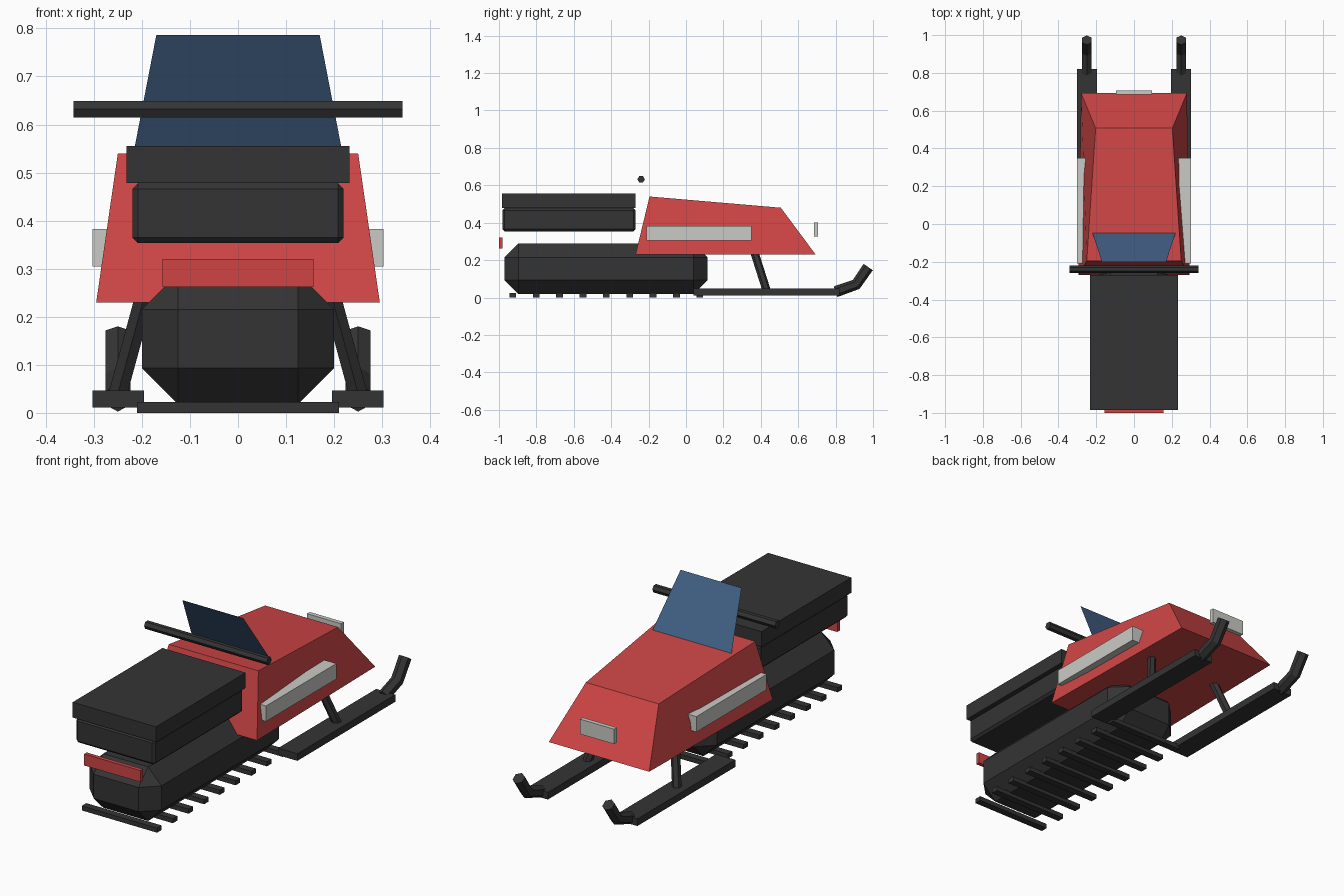
import bpy, bmesh, math
from mathutils import Vector

if "Cube" in bpy.data.objects:
    bpy.data.objects.remove(bpy.data.objects["Cube"], do_unlink=True)


def material(name, rgb):
    m = bpy.data.materials.new(name)
    m.use_nodes = True
    m.diffuse_color = (*rgb, 1)
    m.node_tree.nodes["Principled BSDF"].inputs["Base Color"].default_value = (*rgb, 1)
    return m


BLACK = material("black rubber", (0.034, 0.034, 0.034))
RED = material("red paint", (0.62, 0.06, 0.06))
GREY = material("light grey trim", (0.59, 0.59, 0.56))
BLUE = material("blue glass", (0.056, 0.12, 0.24))


def finish(name, bm, mat):
    mesh = bpy.data.meshes.new(name)
    if len(bm.faces) > 1:
        bmesh.ops.recalc_face_normals(bm, faces=bm.faces)
    bm.to_mesh(mesh)
    bm.free()
    mesh.materials.append(mat)
    obj = bpy.data.objects.new(name, mesh)
    bpy.context.collection.objects.link(obj)
    return obj


def box(name, mat, xs, ys, zs, chamfer=0):
    """Box between the given limits, with optional chamfered edges."""
    bm = bmesh.new()
    bmesh.ops.create_cube(bm, size=1)
    for v in bm.verts:
        v.co = [(lo + hi) / 2 + c * (hi - lo) for c, (lo, hi) in zip(v.co, (xs, ys, zs))]
    if chamfer:
        bmesh.ops.bevel(bm, geom=bm.edges[:], offset=chamfer, segments=1, affect='EDGES')
    return finish(name, bm, mat)


def loft(name, mat, rings):
    """Skin between closed rings and cap both ends."""
    bm = bmesh.new()
    loops = [[bm.verts.new(p) for p in ring] for ring in rings]
    n = len(loops[0])
    for a, b in zip(loops, loops[1:]):
        for i in range(n):
            j = (i + 1) % n
            bm.faces.new((a[i], a[j], b[j], b[i]))
    bm.faces.new(loops[0])
    bm.faces.new(loops[-1])
    return finish(name, bm, mat)


def tube(name, mat, path, radius, corner):
    """Six-sided tube along a path, with a corner towards the given axis."""
    pts = [Vector(p) for p in path]
    rings = []
    for i, p in enumerate(pts):
        t = (pts[min(i + 1, len(pts) - 1)] - pts[max(i - 1, 0)]).normalized()
        c = Vector(corner)
        u = (c - t * c.dot(t)).normalized()
        v = t.cross(u)
        rings.append([p + radius * (u * math.cos(k * math.pi / 3) + v * math.sin(k * math.pi / 3))
                      for k in range(6)])
    return loft(name, mat, rings)


# Track body and cleats
box("track_body", BLACK, (-0.2, 0.2), (-0.97, 0.115), (0.018, 0.29), 0.075)
for i in range(9):
    y = -0.926 + 0.125 * i
    box(f"track_cleat_{i + 1}", BLACK, (-0.21, 0.21), (y - 0.018, y + 0.018), (0, 0.023))

# Seat
box("seat_base", BLACK, (-0.22, 0.22), (-0.982, -0.27), (0.353, 0.478), 0.012)
box("seat_cushion", BLACK, (-0.232, 0.232), (-0.985, -0.27), (0.478, 0.555))

# Hood: tapered shell between the lower and upper outlines
def outline(rear_w, rear_y, rear_z, nose_w, nose_y, nose_z):
    return [(-rear_w, rear_y, rear_z), (rear_w, rear_y, rear_z),
            (nose_w, nose_y, nose_z), (-nose_w, nose_y, nose_z)]

loft("hood", RED, [outline(0.295, -0.27, 0.23, 0.28, 0.693, 0.23),
                   outline(0.25, -0.195, 0.54, 0.203, 0.507, 0.48)])

# Windshield: a single thin sheet
bm = bmesh.new()
bm.faces.new([bm.verts.new(p) for p in outline(0.17, -0.2, 0.786, 0.22, -0.048, 0.527)])
finish("windshield", bm, BLUE)

# Lights
box("headlight", GREY, (-0.095, 0.095), (0.685, 0.707), (0.325, 0.4))
box("tail_light", RED, (-0.157, 0.157), (-1, -0.98), (0.262, 0.32))

# Handlebar
tube("handlebar", BLACK, [(-0.342, -0.24, 0.632), (0.342, -0.24, 0.632)], 0.02, (0, 1, 0))

# Paired side trims, skis, tips and struts
for side, s in (("left", 1), ("right", -1)):
    box(f"{side}_side_trim", GREY, sorted((s * 0.235, s * 0.303)), (-0.21, 0.35), (0.305, 0.383))
    box(f"{side}_ski", BLACK, sorted((s * 0.196, s * 0.303)), (0.04, 0.82), (0.011, 0.047))
    tube(f"{side}_ski_tip", BLACK,
         [(s * 0.25, 0.80, 0.031), (s * 0.25, 0.91, 0.07), (s * 0.25, 0.974, 0.163)],
         0.03, (0, 0, 1))
    tube(f"{side}_ski_strut", BLACK,
         [(s * 0.25, 0.43, 0.04), (s * 0.19, 0.36, 0.26)], 0.022, (0, 1, 0))
